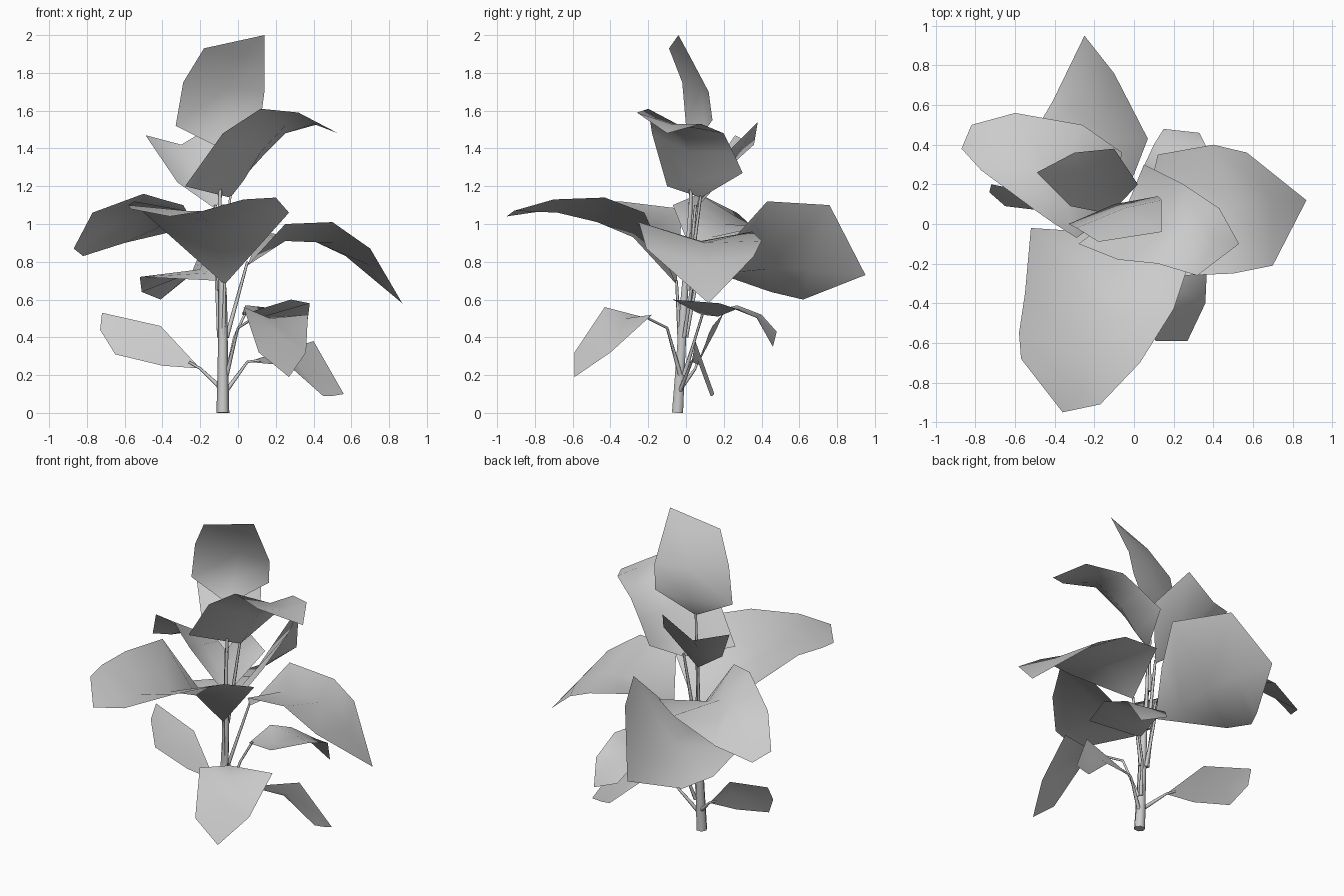
import bpy


def leaf(name, rib, left, right):
    """Folded leaf: a midrib from base to tip with an edge curve on each side."""
    n = len(left)
    verts = rib + left + right
    l0, r0 = len(rib), len(rib) + n
    last = len(rib) - 1
    faces = [(0, 1, l0), (0, r0, 1)]
    for i in range(n - 1):
        faces.append((l0 + i, i + 1, i + 2, l0 + i + 1))
        faces.append((i + 1, r0 + i, r0 + i + 1, i + 2))
    faces += [(l0 + n - 1, n, last), (n, r0 + n - 1, last)]
    me = bpy.data.meshes.new(name)
    me.from_pydata(verts, [], faces)
    me.polygons.foreach_set("use_smooth", [True] * len(me.polygons))
    ob = bpy.data.objects.new(name, me)
    bpy.context.collection.objects.link(ob)


def stalk(name, pts):
    """Tapered low-poly tube through (x, y, z, radius) points."""
    cu = bpy.data.curves.new(name, 'CURVE')
    cu.dimensions = '3D'
    cu.bevel_depth = 1.0
    cu.bevel_resolution = 1
    cu.use_fill_caps = True
    sp = cu.splines.new('POLY')
    sp.points.add(len(pts) - 1)
    for p, (x, y, z, r) in zip(sp.points, pts):
        p.co = (x, y, z, 1)
        p.radius = r
    ob = bpy.data.objects.new(name, cu)
    bpy.context.collection.objects.link(ob)
    bpy.ops.object.select_all(action='DESELECT')
    ob.select_set(True)
    bpy.context.view_layer.objects.active = ob
    bpy.ops.object.convert(target='MESH')


# Main stem
stalk("stem", [(-.08, -.045, 0, .034), (-.08, -.03, .25, .028),
               (-.08, -.01, .6, .022), (-.09, .01, .9, .012), (-.1, .03, 1.24, .006)])

# Crown leaves
leaf("crown_leaf_upright",
     [(-.09, .03, 1.4), (-.1, .1, 1.52), (-.05, .08, 1.72), (.02, 0, 1.9), (.14, -.04, 2)],
     [(-.33, 0, 1.52), (-.29, -.02, 1.75), (-.18, -.09, 1.93)],
     [(.12, .14, 1.55), (.14, .12, 1.7), (.14, .03, 1.87)])
leaf("crown_leaf_right",
     [(-.04, .08, 1.14), (.03, .05, 1.23), (.12, .02, 1.38), (.25, -.03, 1.52),
      (.4, -.08, 1.53), (.53, -.1, 1.48)],
     [(.05, .3, 1.27), (.15, .25, 1.38), (.25, .2, 1.48), (.43, .08, 1.53)],
     [(-.28, -.1, 1.2), (-.08, -.18, 1.48), (.12, -.2, 1.61), (.32, -.26, 1.59)])
leaf("crown_leaf_back",
     [(-.12, .05, 1.08), (-.19, .16, 1.2), (-.26, .26, 1.33), (-.3, .36, 1.42)],
     [(-.32, .09, 1.22), (-.49, .26, 1.47)],
     [(.02, .2, 1.36), (-.1, .38, 1.54)])

# Large middle leaves
leaf("middle_leaf_right",
     [(.05, .05, .78), (.25, .08, .91), (.5, .1, .9), (.7, .12, .78), (.87, .12, .58)],
     [(.12, .35, .96), (.4, .4, .91), (.57, .36, .83)],
     [(.25, -.26, 1.0), (.5, -.25, 1.01), (.7, -.21, .87)])
leaf("middle_leaf_front",
     [(-.07, -.05, .68), (-.1, -.28, .93), (-.16, -.47, 1.01), (-.22, -.68, 1.06),
      (-.27, -.85, 1.07), (-.36, -.95, 1.04)],
     [(-.52, -.02, 1.08), (-.55, -.35, 1.12), (-.58, -.55, 1.1), (-.57, -.68, 1.08)],
     [(.27, -.22, 1.06), (.2, -.43, 1.14), (.03, -.7, 1.13), (-.17, -.91, 1.07)])
leaf("middle_leaf_back",
     [(-.11, .06, .7), (-.17, .22, .74), (-.2, .42, .76), (-.22, .66, .76), (-.25, .95, .73)],
     [(-.52, .22, .72), (-.51, .45, .64), (-.41, .62, .6)],
     [(0, .25, .92), (.07, .43, 1.12), (-.1, .76, 1.1)])
leaf("middle_leaf_left",
     [(-.12, .05, .8), (-.25, .13, .93), (-.38, .2, 1), (-.52, .28, 1.03),
      (-.7, .37, .97), (-.87, .38, .87)],
     [(-.29, -.07, 1.1), (-.4, 0, 1.13), (-.5, .07, 1.16), (-.77, .27, 1.06)],
     [(-.06, .36, .98), (-.26, .5, .98), (-.6, .56, .9), (-.82, .5, .83)])

# Small lower leaves
leaf("lower_leaf_front",
     [(.08, -.2, .5), (.17, -.32, .5), (.22, -.45, .4), (.27, -.59, .19)],
     [(.03, -.43, .56), (.11, -.59, .32)],
     [(.37, -.18, .52), (.36, -.4, .32)])
leaf("lower_leaf_back",
     [(.02, .08, .52), (.14, .17, .51), (.22, .27, .55), (.29, .37, .51), (.33, .46, .35)],
     [(.04, .27, .57), (.1, .4, .52), (.15, .48, .43)],
     [(.28, -.07, .6), (.38, .18, .58), (.37, .38, .5)])
leaf("lower_leaf_right",
     [(.05, .03, .27), (.3, .06, .28), (.42, .1, .21), (.5, .14, .09)],
     [(.4, .05, .38), (.56, .15, .1)],
     [(.27, .08, .25), (.45, .13, .09)])
leaf("lower_leaf_left",
     [(-.2, .05, .235), (-.4, .1, .36), (-.58, .12, .42), (-.73, .16, .44)],
     [(-.41, .14, .46), (-.72, .2, .53)],
     [(-.4, .06, .25), (-.65, .09, .31)])

# Leaf stalks: start on the stem, optional bend, leaf base
stalks = {
    "crown_stalk_upright": [(-.1, .02, .9), (-.09, .03, 1.42)],
    "crown_stalk_right": [(-.08, .01, .65), (-.04, .08, 1.16)],
    "crown_stalk_back": [(-.1, .01, .65), (-.12, .05, 1.1)],
    "middle_stalk_right": [(-.06, -.01, .4), (.05, .05, .8)],
    "middle_stalk_front": [(-.08, -.03, .3), (-.07, -.05, .7)],
    "middle_stalk_back": [(-.09, 0, .4), (-.11, .06, .71)],
    "middle_stalk_left": [(-.1, 0, .4), (-.12, .05, .82)],
    "lower_stalk_front": [(-.06, -.03, .2), (0, -.1, .45), (.08, -.2, .5)],
    "lower_stalk_back": [(-.06, -.01, .2), (-.02, .05, .4), (.04, .09, .53)],
    "lower_stalk_right": [(-.06, -.03, .12), (.05, .03, .27), (.12, .04, .28)],
    "lower_stalk_left": [(-.1, -.02, .14), (-.2, .05, .235), (-.26, .06, .27)],
}
for name, pts in stalks.items():
    stalk(name, [(*p, .012 if i == 0 else .007) for i, p in enumerate(pts)])
